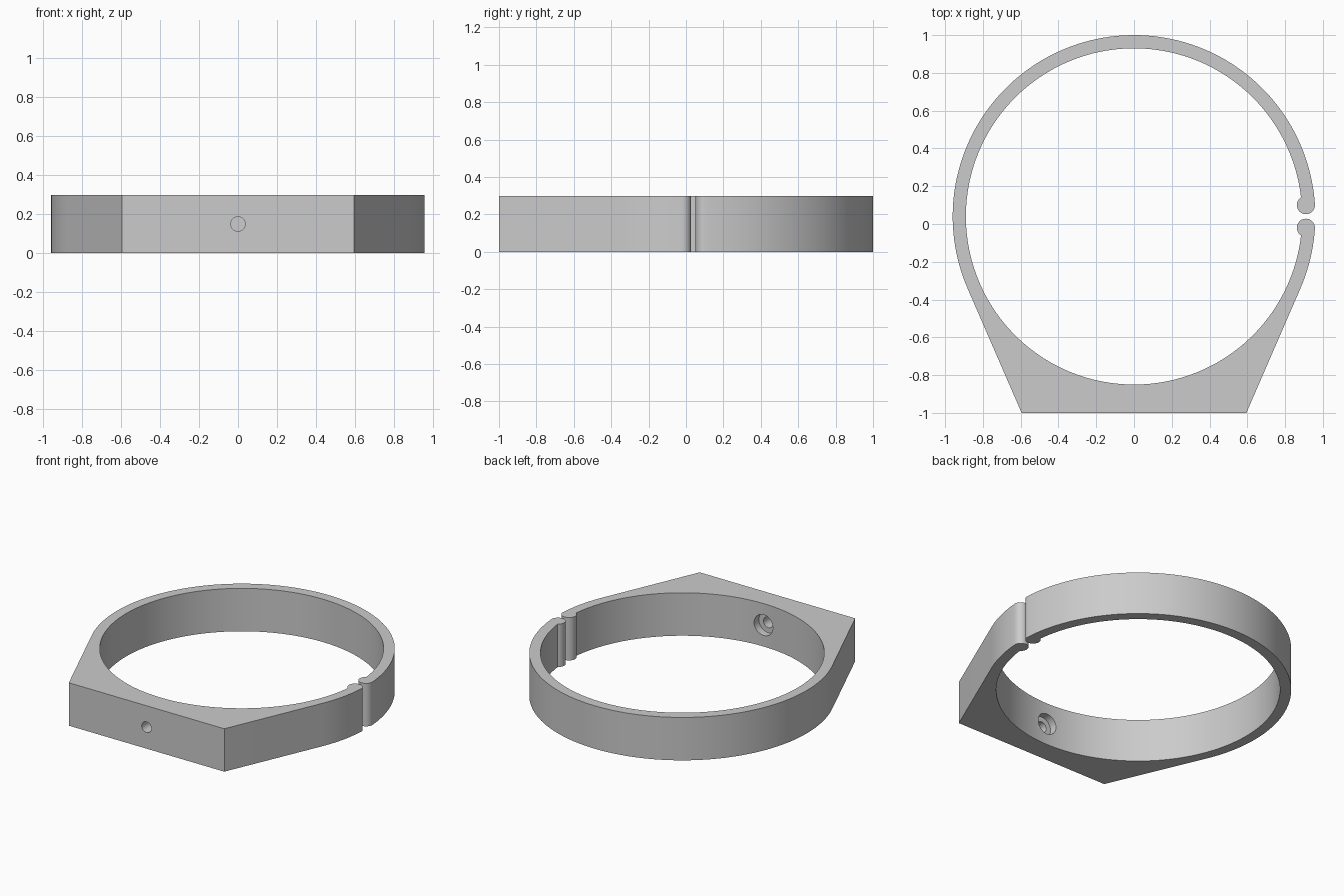
import bpy, bmesh
from math import radians, degrees, cos, sin, acos, asin, atan2, hypot, pi
from mathutils import Vector

if "Cube" in bpy.data.objects:
    bpy.data.objects.remove(bpy.data.objects["Cube"])

HEIGHT = 0.297
CENTRE = Vector((0, 0.04))
R_OUT, R_IN = 0.96, 0.89
BEAD = 0.048
HALF_GAP = 0.06            # bead centre to the split plane
BASE = Vector((0.595, -1.04))   # base corner relative to ring centre

grey = bpy.data.materials.new("plain grey")
grey.use_nodes = True
colour = (0.6, 0.6, 0.6, 1)
grey.diffuse_color = colour
grey.node_tree.nodes["Principled BSDF"].inputs["Base Color"].default_value = colour


def arc(r, start, end, step, centre=Vector((0, 0))):
    """Points along an arc, angles in degrees."""
    n = max(2, round(abs(end - start) / step))
    angles = [radians(start + (end - start) * i / n) for i in range(n + 1)]
    return [centre + Vector((r * cos(a), r * sin(a))) for a in angles]


# Key angles: bead centres, bead meeting the inner wall, flank tangency
bead_r = R_OUT - BEAD
bead_a = degrees(asin(HALF_GAP / bead_r))
meet = acos((R_IN**2 - bead_r**2 - BEAD**2) / (2 * bead_r * BEAD))
inner_a = bead_a + degrees(asin(BEAD * sin(meet) / R_IN))
tangent = degrees(atan2(BASE.y, BASE.x) + acos(R_OUT / hypot(*BASE)))

# Split clamp outline
bead_c = Vector((bead_r * cos(radians(bead_a)), -HALF_GAP))
lower_bead = arc(BEAD, -bead_a, -bead_a + 360 - degrees(meet), 10, bead_c)
upper_bead = [Vector((p.x, -p.y)) for p in reversed(lower_bead)]
outline = arc(R_OUT, bead_a, 180 - tangent, 2)
outline += [Vector((-BASE.x, BASE.y)), BASE]
outline += arc(R_OUT, tangent, -bead_a, 2)[:-1]
outline += lower_bead
outline += arc(R_IN, -inner_a, inner_a - 360, 2)[1:-1]
outline += upper_bead[:-1]

bm = bmesh.new()
face = bm.faces.new([bm.verts.new((*(p + CENTRE), 0)) for p in outline])
top = bmesh.ops.extrude_face_region(bm, geom=[face])
bmesh.ops.translate(bm, vec=(0, 0, HEIGHT),
                    verts=[v for v in top["geom"] if isinstance(v, bmesh.types.BMVert)])
bmesh.ops.recalc_face_normals(bm, faces=bm.faces)
mesh = bpy.data.meshes.new("split_ring_clamp")
bm.to_mesh(mesh)
bm.free()
mesh.materials.append(grey)
clamp = bpy.data.objects.new("split_ring_clamp", mesh)
bpy.context.collection.objects.link(clamp)


def drill(name, radius, y0, y1):
    """Cut a round hole along y through the base block."""
    bpy.ops.mesh.primitive_cylinder_add(
        vertices=48, radius=radius, depth=y1 - y0,
        location=(0, (y0 + y1) / 2, HEIGHT / 2), rotation=(pi / 2, 0, 0))
    cutter = bpy.context.object
    cutter.name = name
    cutter.hide_render = True
    cutter.data.materials.append(grey)
    mod = clamp.modifiers.new(name, 'BOOLEAN')
    mod.operation = 'DIFFERENCE'
    mod.solver = 'EXACT'
    mod.object = cutter
    bpy.ops.object.select_all(action='DESELECT')
    clamp.select_set(True)
    bpy.context.view_layer.objects.active = clamp
    bpy.ops.object.modifier_apply(modifier=name)
    bpy.data.objects.remove(cutter)


# Screw hole and its counterbore from the inside
drill("counterbore", 0.072, -0.9, -0.7)
drill("screw_hole", 0.037, -1.1, -0.75)

bpy.ops.object.shade_smooth_by_angle(angle=radians(30))
